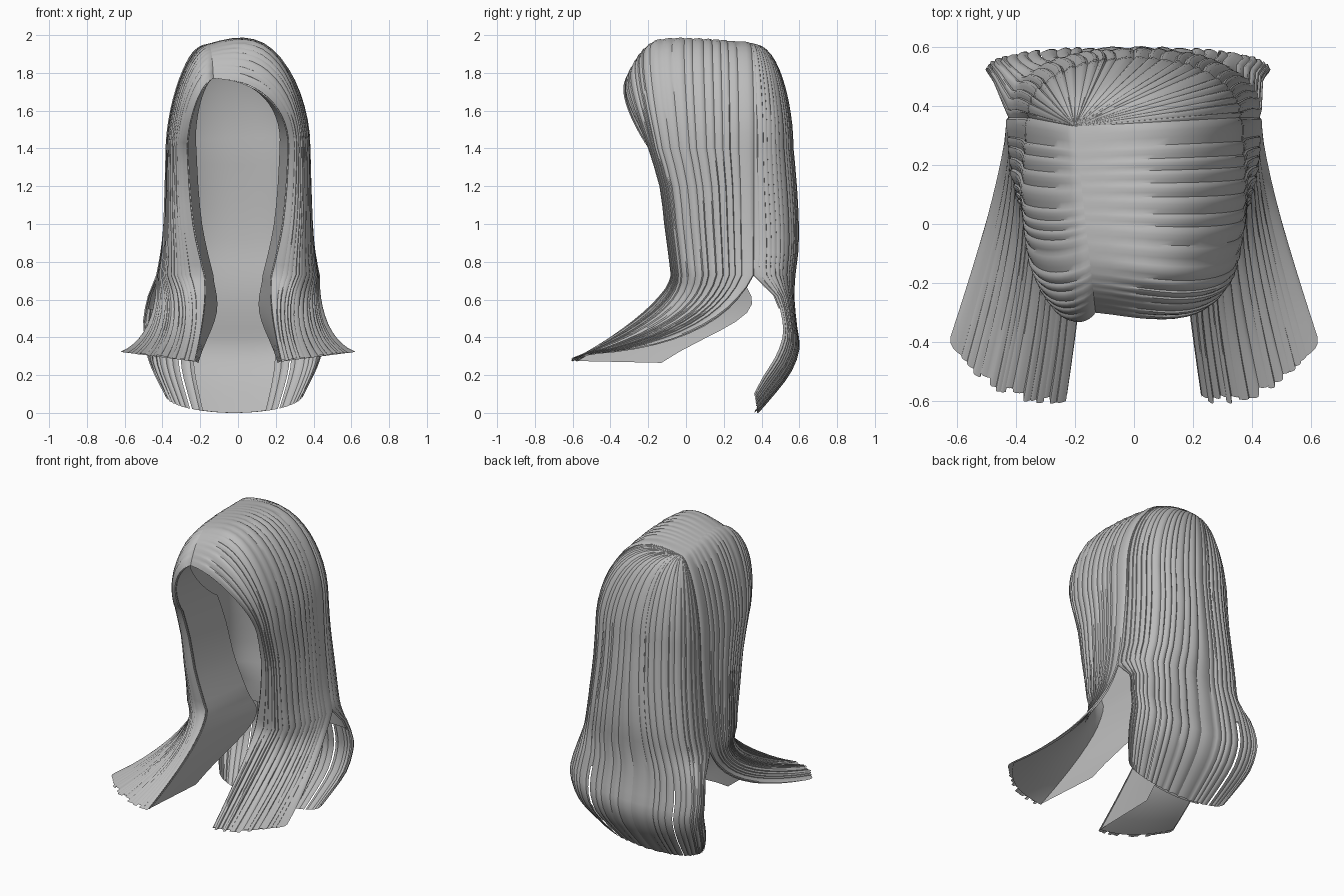
import bpy, math, random
from mathutils import Vector

if "Cube" in bpy.data.objects:
    bpy.data.objects.remove(bpy.data.objects["Cube"])

random.seed(4)
HALF_PI = math.pi / 2
grey = bpy.data.materials.new("hair grey")
grey.diffuse_color = (0.5, 0.5, 0.5, 1)
grey.use_nodes = True
grey.node_tree.nodes["Principled BSDF"].inputs["Base Color"].default_value = grey.diffuse_color

# Cross-sections of the hanging hair:
# z, front edge x, half width, front edge y, side split y, back y
LEVELS = [
    (1.40, .27, .390, -.195, .36, .56),
    (1.20, .26, .395, -.135, .36, .578),
    (1.00, .24, .400, -.11, .36, .588),
    (0.85, .21, .408, -.09, .36, .585),
    (0.73, .18, .425, -.075, .36, .57),
]
# Lower back hair: z, half width, side y, back y
TAIL = [
    (.60, .45, .47, .565), (.45, .475, .51, .58), (.34, .465, .51, .592),
    (.22, .45, .47, .55), (.11, .41, .41, .47), (.0, .36, .36, .375),
]
CAP_ROWS, FLARE_ROWS, SUB = 14, 10, 2


def lerp(a, b, t):
    return a + (b - a) * t


def upper(z):
    return max(0, min(1, (z - .75) / .5))


def front_arc(s, z, xf, rx, yf, ys):
    t = s * HALF_PI
    x = lerp(xf, rx, math.sin(t) ** .6) - .032 * upper(z) * s ** 4
    return Vector((x, lerp(ys, yf, math.cos(t)), z))


def back_arc(s, z, rx, ys, yb):
    t, e = s * HALF_PI, .75 + .18 * upper(z)
    rx -= .032 * upper(z)
    return Vector((rx * max(0, math.cos(t)) ** e, lerp(ys, yb, math.sin(t) ** e), z))


def smooth_path(pts):
    """Catmull-Rom refinement of a strand."""
    out = []
    for i in range(len(pts) - 1):
        a, b, c, d = pts[max(i - 1, 0)], pts[i], pts[i + 1], pts[min(i + 2, len(pts) - 1)]
        for k in range(SUB):
            t = k / SUB
            out.append(b + (c - a) * t / 2 + (a * 2 - b * 5 + c * 4 - d) * t * t / 2
                       + (b * 3 - a - c * 3 + d) * t ** 3 / 2)
    return out + [pts[-1]]


def cap_strand(sgn, f, end, blend):
    """Hair sweeping from the parting over the head to the side ring."""
    px, py = -.13 - .07 * f, lerp(-.30, .33, f)
    pz = 1.77 + .185 * (1 - (1 - f) ** 8) - .02 * f ** 3
    e = lerp(.92 if sgn > 0 else 1.2, 1.0, blend)
    bump = lerp(lerp(.11, .085, f) if sgn > 0 else .0, .045, blend) * min(1, f * 4)
    pts = []
    for r in range(CAP_ROWS):
        t = HALF_PI * r / CAP_ROWS
        sn, cs = math.sin(t) ** e, math.cos(t) ** e
        pts.append(Vector((
            lerp(px, end.x * sgn, sn),
            lerp(py, end.y, sn) - .09 * math.sin(2 * t) * (1 - f) ** 2,
            lerp(end.z, pz, cs) + bump * math.sin(2 * t) * math.cos(t))))
    return pts


def mirror_x(pts, sgn):
    return [Vector((p.x * sgn, p.y, p.z)) for p in pts]


def front_strand(sgn, s, jitter=0):
    hang = [front_arc(s, *lv[:5]) for lv in LEVELS]
    f = .5 * (s + 1 - math.cos(s * HALF_PI))
    # Forward sweeping end of the strand
    a = hang[-1]
    m = Vector((lerp(.16, .43, s), lerp(-.11, .20, s), lerp(.57, .40, s)))
    e = Vector((.23 + .39 * s, -.59 + .21 * s ** 3 + jitter, .275 + .05 * s + jitter * .3))
    flare = []
    for r in range(1, FLARE_ROWS + 1):
        t = r / FLARE_ROWS
        flare.append(a * (1 - t) ** 2 + m * 2 * t * (1 - t) + e * t * t)
    return cap_strand(sgn, f, hang[0], 0) + mirror_x(smooth_path(hang) + flare, sgn)


def back_strand(sgn, s, jitter=0):
    hang = [back_arc(s, lv[0], lv[2], lv[4], lv[5]) for lv in LEVELS]
    for z, rx, ys, yb in TAIL:
        lift = .10 * (1 - s) ** 1.5 * (1 - z / .75)
        p = back_arc(s, z + lift, rx, ys, yb)
        p.x -= .02 * sgn        # the tail hangs slightly to one side
        hang.append(p)
    return cap_strand(sgn, 1, hang[0], s) + mirror_x(smooth_path(hang), sgn)


def ridge_dir(p):
    dz = p.z - 1.3 if p.z > 1.3 else (.25 if p.z < .65 and p.y < .3 else 0)
    return Vector((p.x, p.y - .15, dz)).normalized()


def lock_columns(count):
    """Column positions and ridge heights for overlapping locks."""
    widths = [random.uniform(.6, 1.4) for _ in range(count)]
    total, pos, cols = sum(widths), 0, []
    for w in widths:
        w /= total
        h, jit = random.uniform(.005, .010), random.uniform(-.015, .015)
        for frac, hh in ((0, 0), (.3, .6), (.6, 1), (.86, .8)):
            cols.append((pos + w * frac, h * hh, jit))
        pos += w
    cols.append((1, 0, 0))
    return cols


def sheet(name, strands, sgn, skip=lambda r, c: False):
    rows, n = len(strands[0]), len(strands)
    verts = [p for st in strands for p in st]
    faces = []
    for c in range(n - 1):
        for r in range(rows - 1):
            if skip(r, c):
                continue
            q = (c * rows + r, c * rows + r + 1, (c + 1) * rows + r + 1, (c + 1) * rows + r)
            faces.append(q if sgn > 0 else q[::-1])
    me = bpy.data.meshes.new(name)
    me.from_pydata([tuple(v) for v in verts], [], faces)
    me.validate()
    me.materials.append(grey)
    me.shade_smooth()
    me.set_sharp_from_angle(angle=math.radians(40))
    ob = bpy.data.objects.new(name, me)
    bpy.context.collection.objects.link(ob)
    return ob


def ridged(func, sgn, count, fade):
    strands = []
    for s, h, jit in lock_columns(count):
        pts = func(sgn, s, jit)
        strands.append([p + ridge_dir(p) * h * min(1, i / fade) for i, p in enumerate(pts)])
    return strands


def inner(func, sgn, count=20):
    """Smooth copy of a hair sheet, set slightly inside it."""
    strands = []
    for k in range(count + 1):
        pts = func(sgn, k / count)
        strands.append([p - ridge_dir(p) * .012 * min(1, i / 4) for i, p in enumerate(pts)])
    return strands


first_flare = CAP_ROWS + (len(LEVELS) - 1) * SUB + 1
slit_row = first_flare + SUB

for side, sgn in (("right", 1), ("left", -1)):
    # Side hair with forward flicked ends
    sheet(side + "_side_hair", ridged(front_strand, sgn, 16, 5), sgn)
    sheet(side + "_side_underlayer", inner(front_strand, sgn), -sgn)

    # Back hair, with a narrow slit between the outer lock and the centre tail
    sheet(side + "_back_hair", ridged(back_strand, sgn, 13, 12), sgn,
          lambda r, c: c == 4 * 8 - 1 and r >= slit_row)
    sheet(side + "_back_underlayer", inner(back_strand, sgn), -sgn,
          lambda r, c: r >= slit_row and c < 15)

    # Smooth inner lining behind the front edge
    edge = front_strand(sgn, 0)
    lining = []
    for c in range(7):
        w = c / 6
        col = []
        for r, p in enumerate(edge):
            k = min(1, r / CAP_ROWS)
            h = max(0, min(1, (r - CAP_ROWS) / (first_flare - CAP_ROWS)))
            t = max(0, (r - first_flare + 1) / FLARE_ROWS)
            swell = math.sin(math.pi * t) ** 2
            shift = Vector((-sgn * (k * .05 * (1 - .6 * t) + .035 * swell),
                            .30 * k + .07 * h + .13 * swell + .09 * t, -.01 * t))
            col.append(p + shift * w)
        lining.append(col)
    sheet(side + "_inner_lining", lining, -sgn)
